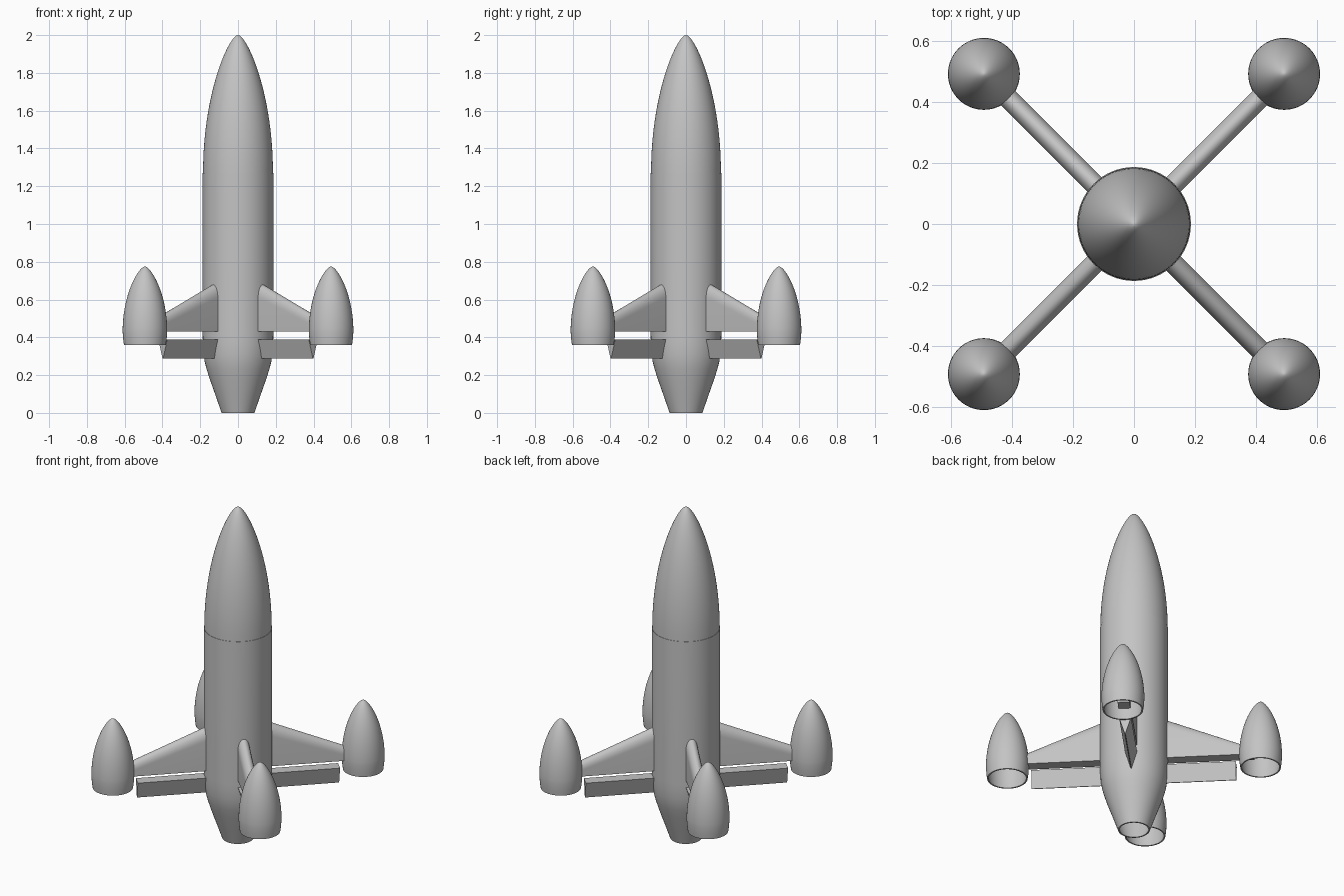
import bpy
import bmesh
import math

if "Cube" in bpy.data.objects:
    bpy.data.objects.remove(bpy.data.objects["Cube"], do_unlink=True)

GREY = (0.55, 0.55, 0.55, 1)
paint = bpy.data.materials.new("plain grey")
paint.use_nodes = True
paint.diffuse_color = GREY
paint.node_tree.nodes["Principled BSDF"].inputs["Base Color"].default_value = GREY


def finish(name, bm, location=(0, 0, 0), turn=0):
    """Turn a bmesh into a painted, smooth-shaded object."""
    bmesh.ops.remove_doubles(bm, verts=bm.verts, dist=0.0002)
    bmesh.ops.recalc_face_normals(bm, faces=bm.faces)
    mesh = bpy.data.meshes.new(name)
    bm.to_mesh(mesh)
    bm.free()
    mesh.materials.append(paint)
    obj = bpy.data.objects.new(name, mesh)
    bpy.context.collection.objects.link(obj)
    obj.location = location
    obj.rotation_euler.z = turn
    bpy.ops.object.select_all(action="DESELECT")
    obj.select_set(True)
    bpy.context.view_layer.objects.active = obj
    bpy.ops.object.shade_smooth_by_angle(angle=math.radians(30))


def lathe(name, profile, location=(0, 0, 0)):
    """Spin a (radius, height) profile round the vertical axis."""
    bm = bmesh.new()
    verts = [bm.verts.new((r, 0, z)) for r, z in profile]
    edges = [bm.edges.new(pair) for pair in zip(verts, verts[1:])]
    bmesh.ops.spin(bm, geom=verts + edges, cent=(0, 0, 0), axis=(0, 0, 1),
                   angle=math.tau, steps=64)
    finish(name, bm, location)


def ogive(radius, base, tip, steps=28):
    """Rounded nose curve, midway between an ellipse and a pointed arch."""
    length = tip - base
    arc = (radius ** 2 + length ** 2) / (2 * radius)
    points = []
    for i in range(steps + 1):
        t = math.sin(i / steps * math.pi / 2)
        ellipse = radius * math.sqrt(max(0, 1 - t * t))
        arch = math.sqrt(arc ** 2 - (t * length) ** 2) - arc + radius
        points.append((max(0, (ellipse + arch) / 2), base + t * length))
    return points


def loft(name, sections, turn):
    """Join two matching (distance, outline) sections into a capped solid."""
    bm = bmesh.new()
    rings = [[bm.verts.new((d, y, z)) for y, z in outline]
             for d, outline in sections]
    count = len(rings[0])
    for i in range(count):
        j = (i + 1) % count
        bm.faces.new((rings[0][i], rings[0][j], rings[1][j], rings[1][i]))
    for ring in rings:
        bm.faces.new(ring)
    finish(name, bm, turn=turn)


def fin_section(distance, half=0.033, bottom=0.43):
    """Flat-sided section with a rounded leading edge."""
    top = 0.68 - 0.424 * (distance - 0.184)
    nose = min(0.07, 0.8 * (top - bottom))
    outline = [(half, bottom)]
    for i in range(17):
        a = math.pi * i / 16
        outline.append((half * math.cos(a), top - nose + nose * math.sin(a)))
    return distance, outline + [(-half, bottom)]


# Main hull: a cylinder with a hollow tapering tail
WALL = 0.008
tail = [(0.087, 0), (0.118, 0.09), (0.15, 0.18), (0.167, 0.235),
        (0.176, 0.27), (0.182, 0.31), (0.186, 0.36), (0.187, 0.41)]
inside = [(r - WALL, z) for r, z in reversed(tail)]
lathe("hull", [(0, 1.2), (0.179, 1.2)] + inside + tail
      + [(0.187, 1.27), (0, 1.27)])

# Nose cone, a hair narrower than the hull
lathe("nose_cone", [(0, 1.27)] + ogive(0.185, 1.27, 2.0))

# Four diagonal fins, each with a wedge flap and a hollow pod
POD_DISTANCE = 0.697
pod_outer = [(0.111, 0.36), (0.115, 0.39)] + ogive(0.118, 0.43, 0.775)
pod_inner = [(0.103, 0.36), (0.107, 0.39)] + ogive(0.11, 0.43, 0.755)
flap = [(0.033, 0.388), (-0.033, 0.388), (-0.002, 0.287), (0.002, 0.287)]
corners = ("back_left", "back_right", "front_right", "front_left")
for n, corner in enumerate(corners):
    turn = math.pi / 4 + n * math.pi / 2
    loft(corner + "_fin", [fin_section(0.17), fin_section(0.66)], turn)
    loft(corner + "_flap", [(0.17, flap), (0.563, flap)], turn)
    lathe(corner + "_pod", pod_inner[::-1] + pod_outer,
          (POD_DISTANCE * math.cos(turn), POD_DISTANCE * math.sin(turn), 0))
